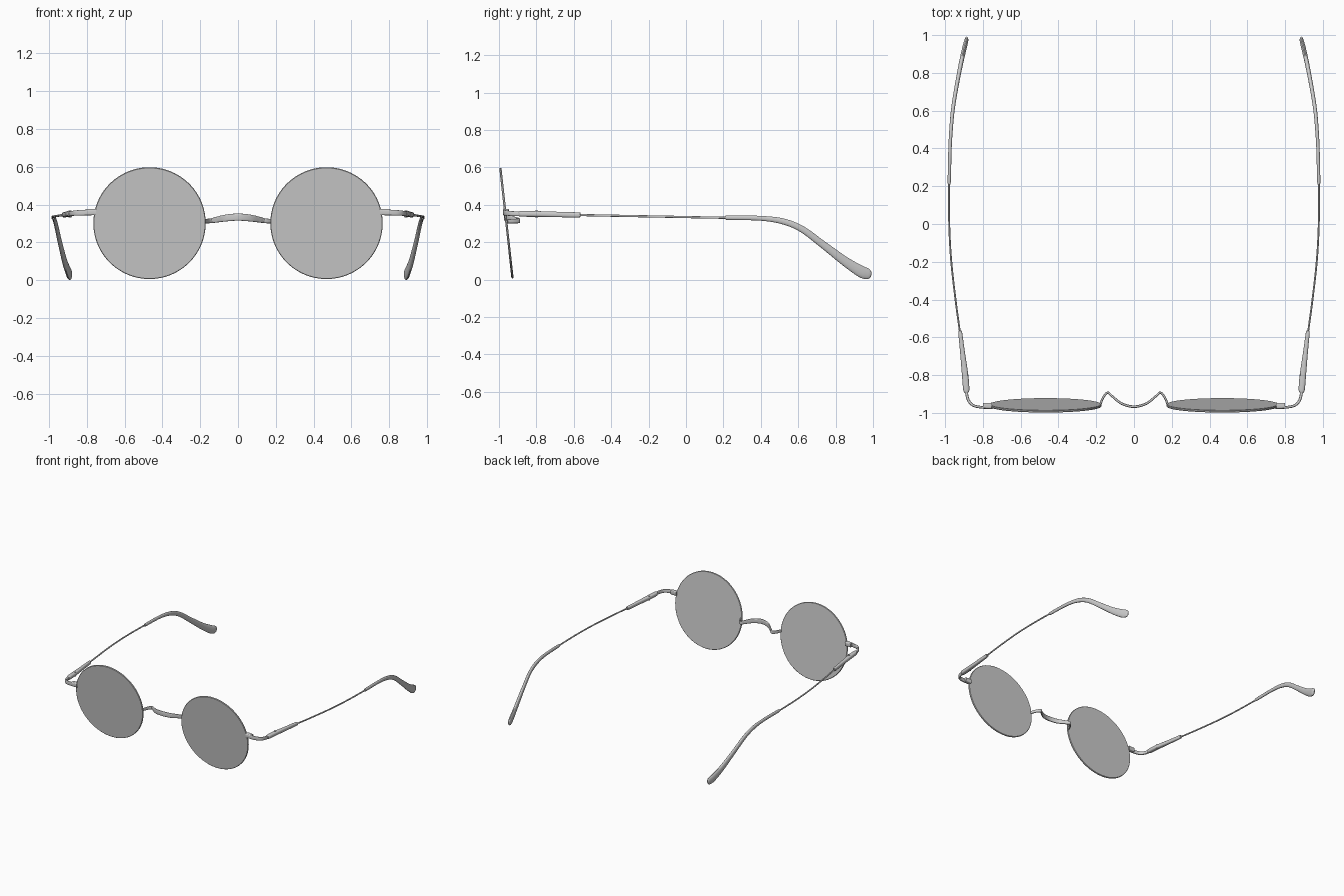
import bpy, bmesh, math
from mathutils import Vector, Matrix


def finish(name, bm, mirror=True, angle=40):
    bmesh.ops.recalc_face_normals(bm, faces=bm.faces)
    me = bpy.data.meshes.new(name)
    bm.to_mesh(me)
    bm.free()
    ob = bpy.data.objects.new(name, me)
    bpy.context.collection.objects.link(ob)
    if mirror:
        m = ob.modifiers.new("Mirror", 'MIRROR')
        m.use_mirror_merge = False
    bpy.context.view_layer.objects.active = ob
    ob.select_set(True)
    bpy.ops.object.shade_smooth_by_angle(angle=math.radians(angle))
    ob.select_set(False)
    return ob


def smooth(pts, n):
    # Catmull-Rom through points of (x, y, z, width, height)
    p = [tuple(pts[0])] + list(pts) + [tuple(pts[-1])]
    out = []
    for i in range(1, len(p) - 2):
        for k in range(n):
            t = k / n
            out.append([0.5 * (2 * b + (c - a) * t + (2 * a - 5 * b + 4 * c - d) * t * t
                               + (3 * b - a - 3 * c + d) * t ** 3)
                        for a, b, c, d in zip(*p[i - 1:i + 3])])
    return out + [list(pts[-1])]


def sweep(name, pts, n=6, sides=16, power=1.0, mirror=True):
    # power < 1 makes the section a rounded rectangle
    rows = smooth(pts, n)
    bm = bmesh.new()
    rings = []
    for i, r in enumerate(rows):
        t = (Vector(rows[min(i + 1, len(rows) - 1)][:3]) - Vector(rows[max(i - 1, 0)][:3])).normalized()
        side = t.cross(Vector((0, 0, 1))).normalized()
        up = side.cross(t)
        ring = []
        for k in range(sides):
            a = 2 * math.pi * (k + 0.5) / sides
            c, s = math.cos(a), math.sin(a)
            u = math.copysign(abs(c) ** power, c) * r[3] / 2
            v = math.copysign(abs(s) ** power, s) * r[4] / 2
            ring.append(bm.verts.new(Vector(r[:3]) + side * u + up * v))
        rings.append(ring)
    for a, b in zip(rings, rings[1:]):
        for k in range(sides):
            j = (k + 1) % sides
            bm.faces.new((a[k], a[j], b[j], b[k]))
    bm.faces.new(rings[0])
    bm.faces.new(rings[-1])
    return finish(name, bm, mirror)


def cylinder(name, loc, r, depth, rot, segs=24, bevel=0.0):
    bm = bmesh.new()
    bmesh.ops.create_cone(bm, cap_ends=True, segments=segs, radius1=r, radius2=r, depth=depth,
                          matrix=Matrix.Translation(loc) @ rot)
    if bevel:
        edges = [e for e in bm.edges if any(len(f.verts) > 4 for f in e.link_faces)]
        bmesh.ops.bevel(bm, geom=edges, offset=bevel, segments=1, affect='EDGES')
    return finish(name, bm)


# Round lenses, tops leaning forward
tilt = Matrix.Rotation(math.radians(90 + 6.3), 4, 'X')
cylinder("lens", (0.468, -0.960, 0.302), 0.297, 0.012, tilt, 96, 0.003)

# Bridge: flat band arched forward between two backward loops
half = [(0.178, -0.955, 0.312, 0.012, 0.022), (0.163, -0.918, 0.313, 0.012, 0.024),
        (0.140, -0.893, 0.315, 0.012, 0.026), (0.115, -0.912, 0.320, 0.012, 0.030),
        (0.065, -0.951, 0.329, 0.013, 0.036)]
sweep("bridge", half + [(0, -0.967, 0.334, 0.014, 0.038)]
      + [(-p[0],) + p[1:] for p in reversed(half)], power=0.6, mirror=False)

# End pieces: small mount beside each lens, then a strap bending back
sweep("lens_mount", [(0.752, -0.962, 0.361, 0.032, 0.034), (0.800, -0.962, 0.361, 0.028, 0.032)],
      2, power=0.4)
sweep("end_strap", [(0.750, -0.972, 0.360, 0.014, 0.032), (0.810, -0.970, 0.358, 0.014, 0.030),
                    (0.855, -0.958, 0.356, 0.014, 0.028), (0.880, -0.925, 0.353, 0.015, 0.026),
                    (0.889, -0.870, 0.351, 0.016, 0.026)], power=0.6)

# Hinge sleeve with its screw
sweep("hinge_sleeve", [(0.886, -0.893, 0.352, 0.020, 0.026), (0.888, -0.875, 0.352, 0.033, 0.031),
                       (0.894, -0.800, 0.351, 0.034, 0.031), (0.909, -0.670, 0.348, 0.025, 0.029),
                       (0.920, -0.575, 0.346, 0.021, 0.027), (0.921, -0.568, 0.346, 0.012, 0.018)],
      power=0.7)
cylinder("hinge_screw", (0.889, -0.800, 0.351), 0.008, 0.037, Matrix.Identity(4), 16)

# Thin temple wire
sweep("temple_wire", [(0.919, -0.590, 0.346, 0.010, 0.012), (0.945, -0.400, 0.342, 0.010, 0.012),
                      (0.969, -0.180, 0.338, 0.010, 0.012), (0.979, 0.030, 0.334, 0.010, 0.012),
                      (0.979, 0.250, 0.330, 0.010, 0.012)], sides=12)

# Temple tip: curves down behind the ear and flares into a paddle
sweep("temple_tip", [(0.978, 0.216, 0.331, 0.010, 0.016), (0.978, 0.228, 0.331, 0.017, 0.024),
                     (0.974, 0.400, 0.328, 0.018, 0.026), (0.967, 0.520, 0.311, 0.019, 0.032),
                     (0.957, 0.620, 0.270, 0.020, 0.035), (0.939, 0.730, 0.189, 0.021, 0.039),
                     (0.916, 0.850, 0.098, 0.023, 0.050), (0.898, 0.930, 0.047, 0.024, 0.062),
                     (0.889, 0.966, 0.031, 0.022, 0.060), (0.886, 0.983, 0.025, 0.016, 0.042),
                     (0.885, 0.990, 0.023, 0.006, 0.016)], power=0.9)
